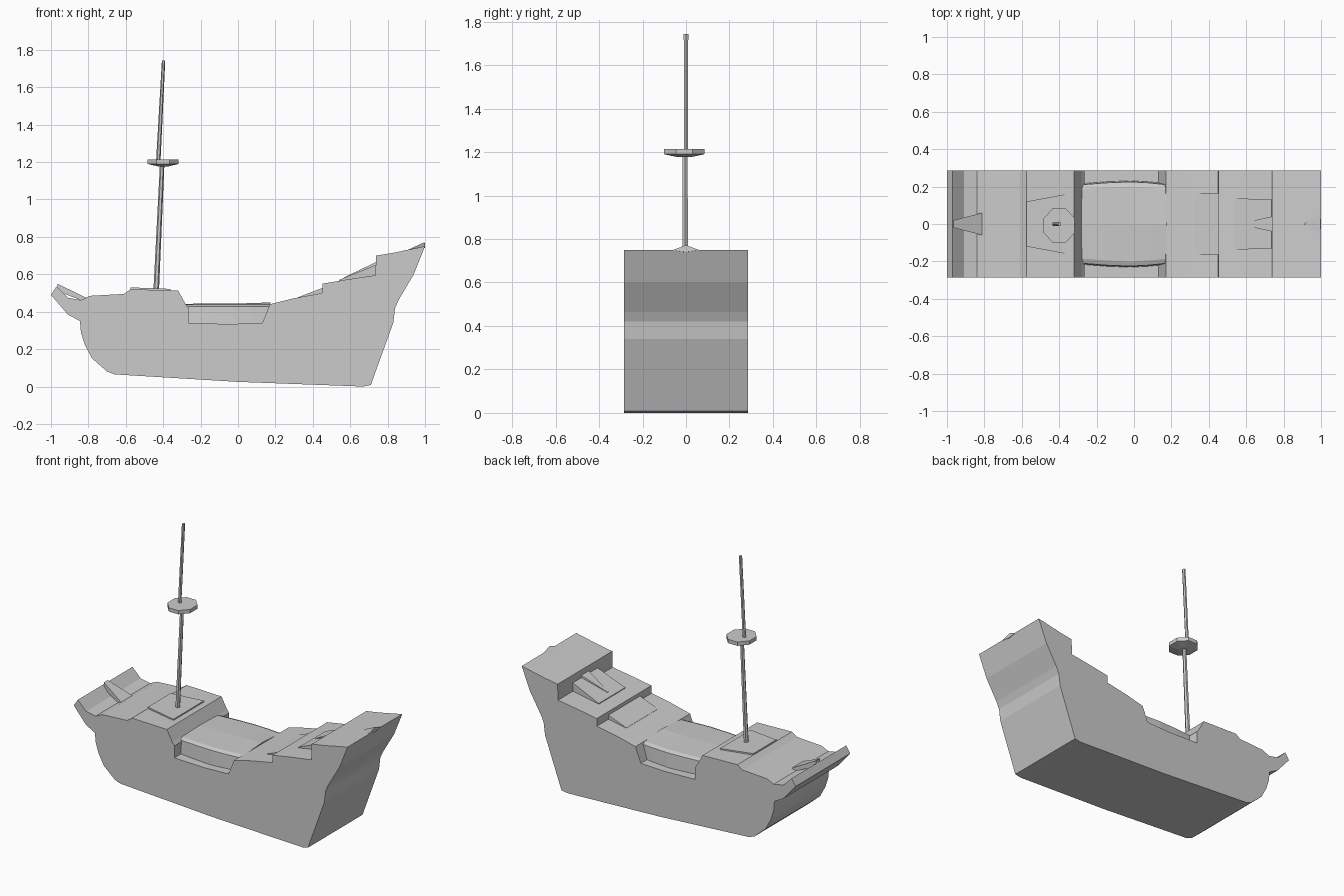
import bpy, bmesh, math
from mathutils import Vector


def loft(name, rings):
    """Closed solid skinned through equal-length rings of 3D points."""
    bm = bmesh.new()
    rows = [[bm.verts.new(p) for p in ring] for ring in rings]
    n = len(rows[0])
    for a, b in zip(rows, rows[1:]):
        for i in range(n):
            j = (i + 1) % n
            bm.faces.new((a[i], a[j], b[j], b[i]))
    bm.faces.new(rows[0])
    bm.faces.new(rows[-1])
    bmesh.ops.recalc_face_normals(bm, faces=bm.faces)
    me = bpy.data.meshes.new(name)
    bm.to_mesh(me)
    bm.free()
    ob = bpy.data.objects.new(name, me)
    bpy.context.collection.objects.link(ob)
    return ob


def ring(center, rx, ry, n, turn=0.0):
    c = Vector(center)
    return [c + Vector((rx * math.cos(turn + 2 * math.pi * i / n),
                        ry * math.sin(turn + 2 * math.pi * i / n), 0)) for i in range(n)]


def wedge(name, x0, w0, b0, t0, x1, w1, b1, t1):
    """Tapered block along x: half width, bottom and top at each end."""
    return loft(name, [[(x, -w, b), (x, w, b), (x, w, t), (x, -w, t)]
                       for x, w, b, t in ((x0, w0, b0, t0), (x1, w1, b1, t1))])


# Hull: side profile extruded across the beam
profile = [(-1, .49), (-.97, .535), (-.91, .475), (-.84, .462), (-.79, .485),
           (-.61, .495), (-.575, .52), (-.32, .513), (-.28, .44), (-.265, .42),
           (-.265, .34), (-.05, .334), (.13, .34), (.17, .44), (.30, .472),
           (.45, .50), (.452, .55), (.60, .575), (.735, .595), (.738, .70),
           (.83, .715), (1, .75), (.94, .60), (.86, .465), (.84, .42),
           (.83, .34), (.71, .008), (.67, 0), (0, .025), (-.66, .065),
           (-.70, .08), (-.78, .15), (-.82, .225), (-.84, .29), (-.845, .35),
           (-.91, .385)]
loft("hull", [[(x, y, z) for x, z in profile] for y in (-.285, .285)])

# Waist deck: bulged block with sloping sides sitting in the hull notch
loft("waist_deck", [[(x, -w - .012, .32), (x, w + .012, .32), (x, w + .005, .428),
                     (x, w - .02, .438), (x, 0, t), (x, -w + .02, .438), (x, -w - .005, .428)]
                    for x, w, t in ((-.28, .205, .442), (-.15, .215, .444), (-.02, .22, .444),
                                    (.08, .215, .446), (.175, .205, .45))])

# Forecastle plate under the mast
wedge("mast_plate", -.575, .12, .50, .53, -.36, .16, .49, .522)

# Sloping stair decks toward the stern
wedge("lower_ramp", .32, .165, .44, .477, .451, .165, .44, .527)
wedge("upper_ramp", .54, .138, .52, .57, .736, .13, .52, .65)
wedge("ramp_ridge", .57, .004, .54, .585, .737, .04, .54, .665)

# Bow and stern ornaments
wedge("bow_beak", -.965, .02, .51, .55, -.81, .06, .45, .473)
loft("stern_peak", [[(.91, 0, .73), (1, -.06, .748), (1, 0, .74), (1, .06, .748)],
                    [(.911, 0, .732), (.999, -.058, .75), (.998, 0, .772), (.999, .058, .75)]])

# Raked mast in two overlapping lengths
loft("lower_mast", [ring((-.438, -.004, .50), .015, .016, 6),
                    ring((-.405, -.004, 1.20), .012, .013, 6)])
loft("upper_mast", [ring((-.427, 0, 1.19), .012, .011, 6),
                    ring((-.398, 0, 1.742), .009, .012, 6)])

# Lookout platform
t = math.pi / 8
loft("lookout", [ring((-.40, -.008, 1.177), .03, .035, 8, t),
                 ring((-.40, -.008, 1.19), .09, .10, 8, t),
                 ring((-.40, -.008, 1.215), .09, .10, 8, t)])
